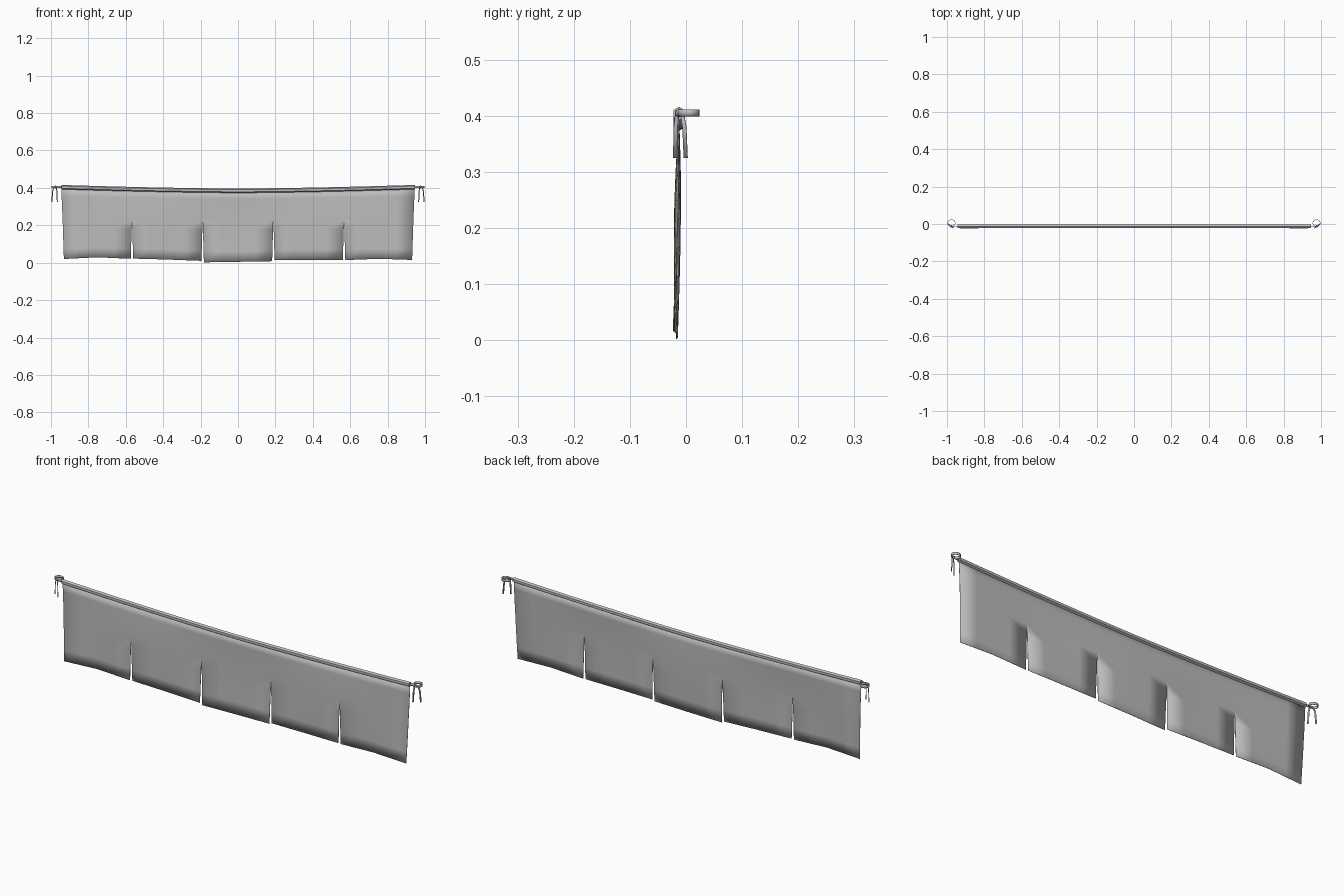
import bpy
import bmesh
import math
from mathutils import Vector

cube = bpy.data.objects.get("Cube")
if cube:
    bpy.data.objects.remove(cube, do_unlink=True)

fabric = bpy.data.materials.new("grey_fabric")
fabric.use_nodes = True
GREY = (0.5, 0.5, 0.5, 1)
fabric.diffuse_color = GREY
fabric.node_tree.nodes["Principled BSDF"].inputs["Base Color"].default_value = GREY

HALF = 0.945     # half width of the hem
SLIT_TOP = 0.235
AXIS_Y = -0.0125


def finish(bm, name, thickness=0):
    bmesh.ops.remove_doubles(bm, verts=bm.verts, dist=0.0004)
    bmesh.ops.recalc_face_normals(bm, faces=bm.faces)
    mesh = bpy.data.meshes.new(name)
    bm.to_mesh(mesh)
    bm.free()
    obj = bpy.data.objects.new(name, mesh)
    bpy.context.collection.objects.link(obj)
    mesh.materials.append(fabric)
    if thickness:
        solid = obj.modifiers.new("thickness", 'SOLIDIFY')
        solid.thickness = thickness
        solid.offset = 0
    bpy.ops.object.select_all(action='DESELECT')
    obj.select_set(True)
    bpy.context.view_layer.objects.active = obj
    bpy.ops.object.shade_smooth_by_angle(angle=math.radians(35))
    return obj


def skin(bm, rows, closed=False):
    """Join rows of points with quads."""
    grid = [[bm.verts.new(p) for p in row] for row in rows]
    for a, b in zip(grid, grid[1:]):
        n = len(a)
        for i in range(n if closed else n - 1):
            j = (i + 1) % n
            bm.faces.new((a[i], a[j], b[j], b[i]))
    return grid


def hem_height(x):
    return 0.385 + 0.019 * (abs(x) / HALF) ** 1.6


# Sagging rolled hem along the top
bm = bmesh.new()
rings = []
for i in range(21):
    x = HALF * (i / 10 - 1)
    rings.append([(x, AXIS_Y + 0.0115 * math.sin(k * math.pi / 3),
                   hem_height(x) + 0.012 * math.cos(k * math.pi / 3)) for k in range(6)])
ends = skin(bm, rings, closed=True)
bm.faces.new(ends[0])
bm.faces.new(ends[-1])
finish(bm, "rolled_hem")

# Hanging cloth: five panels welded above the slits
bm = bmesh.new()
PANEL_BOTTOMS = ((0.02, 0.029, 0.021), (0.022, 0.017, 0.010), (0.002, 0.005, 0.008),
                 (0.014, 0.015, 0.015), (0.014, 0.021, 0.015))
edges = (-HALF, -0.567, -0.189, 0.189, 0.567, HALF)
for p, bottoms in enumerate(PANEL_BOTTOMS):
    left, right = edges[p], edges[p + 1]
    rows = []
    for r in range(9):
        row = []
        for c in range(5):
            u = c / 4
            x0 = left + (right - left) * u
            k = min(int(u * 2), 1)
            bottom = bottoms[k] + (bottoms[k + 1] - bottoms[k]) * (u * 2 - k)
            if r <= 4:
                z = bottom + (SLIT_TOP - bottom) * r / 4
            else:
                z = SLIT_TOP + (hem_height(x0) - 0.006 - SLIT_TOP) * (r - 4) / 4
            # slits widen downwards, outer edges lean inwards
            gap = 0.0065 * max(0, 1 - r / 4)
            lean = 0.014 * (1 - r / 8)
            inset_l = lean if p == 0 else gap
            inset_r = lean if p == 4 else gap
            x = x0 + inset_l * (1 - u) - inset_r * u
            fall = 1 - r / 8
            y = AXIS_Y - fall * (0.003 + 0.007 * abs(x0) / HALF)
            y += 0.004 * math.sin(math.pi * fall) * math.cos(6 * x0)
            row.append((x, y, z))
        rows.append(row)
    skin(bm, rows)
finish(bm, "slit_cloth", 0.002)


# Ties at both ends: strap, loop, knot and two tails
def ribbon(name, points, width_vector):
    w = Vector(width_vector) / 2
    bm = bmesh.new()
    skin(bm, [[Vector(q) - w, Vector(q) + w] for q in points])
    finish(bm, name, 0.0025)


for side, label in ((1, "left"), (-1, "right")):
    loop = []
    for k in range(17):
        a = -math.pi / 2 + k * math.tau / 16
        loop.append((side * (0.976 + 0.02 * math.cos(a)), 0.005 + 0.018 * math.sin(a), 0.405))
    ribbon(label + "_tie_loop", loop, (0, 0, 0.012))
    ribbon(label + "_tie_strap", [(side * 0.94, AXIS_Y, 0.404), (side * 0.978, AXIS_Y, 0.405)],
           (0, 0, 0.011))

    bm = bmesh.new()
    bmesh.ops.create_icosphere(bm, subdivisions=1, radius=0.008)
    bmesh.ops.translate(bm, verts=bm.verts, vec=(side * 0.976, AXIS_Y, 0.405))
    finish(bm, label + "_tie_knot")

    for part, dx, dy in (("front", -0.011, -0.007), ("back", 0.018, 0.012)):
        path = []
        for t, drop in ((0, 0), (0.5, 0.004), (0.8, 0.025), (1, 0.08)):
            path.append((side * (0.977 + dx * t), AXIS_Y + dy * t, 0.405 - drop))
        ribbon(label + "_tie_tail_" + part, path, (side * 0.003, 0.0065, 0))
